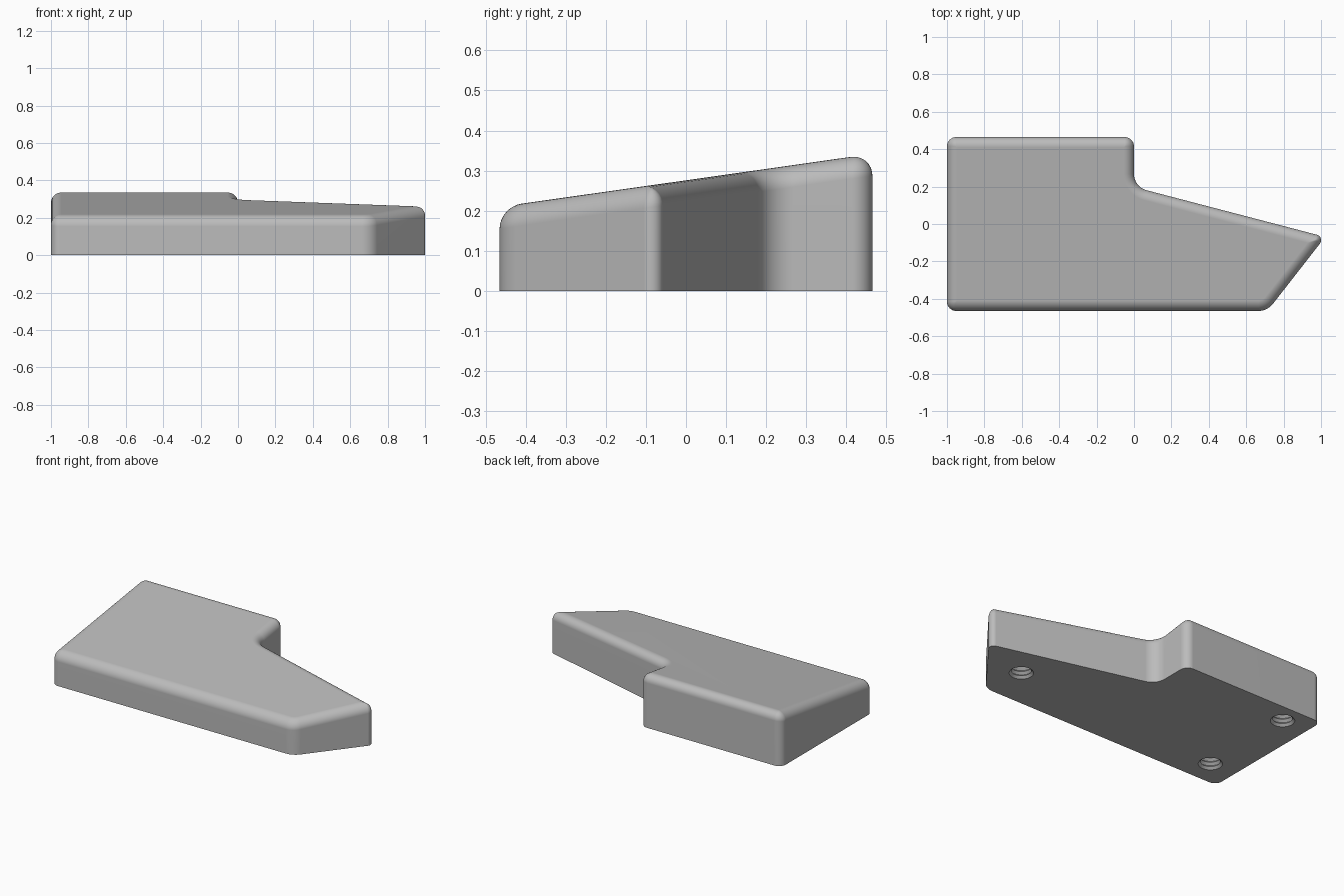
import bpy, bmesh, math
from mathutils import Vector

cube = bpy.data.objects.get("Cube")
if cube:
    bpy.data.objects.remove(cube, do_unlink=True)

# Plan corners, counter-clockwise: x, y, corner radius
CORNERS = [(-1, -0.465, 0.05), (0.713, -0.465, 0.1), (1.022, -0.069, 0.03),
           (0, 0.198, 0.09), (0, 0.465, 0.05), (-1, 0.465, 0.05)]
HOLES = [(-0.82, 0.34), (-0.82, -0.3), (0.67, -0.2)]
FILLET = 0.055
ARC_STEPS = 8

grey = bpy.data.materials.new("mid grey")
grey.use_nodes = True
colour = (0.5, 0.5, 0.5, 1)
grey.diffuse_color = colour
grey.node_tree.nodes["Principled BSDF"].inputs["Base Color"].default_value = colour


def top_height(y):
    return 0.276 + 0.142 * y


def outline(inset):
    """Rounded plan outline, moved inwards by inset."""
    points = []
    count = len(CORNERS)
    for i, (x, y, radius) in enumerate(CORNERS):
        corner = Vector((x, y))
        before = (corner - Vector(CORNERS[i - 1][:2])).normalized()
        after = (Vector(CORNERS[(i + 1) % count][:2]) - corner).normalized()
        turn = math.atan2(before.cross(after), before.dot(after))
        side = 1 if turn > 0 else -1
        normal = Vector((-before.y, before.x))
        half = math.tan(turn / 2)
        # Shift the corner, then round it about the arc centre
        moved = corner + inset * (normal - before * half)
        r = max(radius - side * inset, 0.003)
        centre = moved + side * r * (normal - before * half)
        start = math.atan2(-side * normal.y, -side * normal.x)
        for k in range(ARC_STEPS + 1):
            a = start + turn * k / ARC_STEPS
            points.append(centre + r * Vector((math.cos(a), math.sin(a))))
    return points


def finish(bm, name):
    bmesh.ops.recalc_face_normals(bm, faces=bm.faces[:])
    mesh = bpy.data.meshes.new(name)
    bm.to_mesh(mesh)
    bm.free()
    mesh.materials.append(grey)
    obj = bpy.data.objects.new(name, mesh)
    bpy.context.collection.objects.link(obj)
    return obj


def skin(bm, rings):
    """Join equal rings of vertices and cap both ends."""
    for low, high in zip(rings, rings[1:]):
        for i in range(len(low)):
            j = (i + 1) % len(low)
            bm.faces.new((low[i], low[j], high[j], high[i]))
    bm.faces.new(rings[0][::-1])
    bm.faces.new(rings[-1])


# Wedge body with a rounded rim along the sloping top
bm = bmesh.new()
rings = [[bm.verts.new((p.x, p.y, 0)) for p in outline(0)]]
for k in range(ARC_STEPS + 1):
    a = math.pi / 2 * k / ARC_STEPS
    drop = FILLET * (1 - math.sin(a))
    rings.append([bm.verts.new((p.x, p.y, top_height(p.y) - drop))
                  for p in outline(FILLET * (1 - math.cos(a)))])
skin(bm, rings)
body = finish(bm, "wedge_body")

# Ridged screw holes in the underside
bm = bmesh.new()
sides = 32
profile = [(0.07, -0.02)] + [(0.07 if k % 2 == 0 else 0.055, 0.014 * k)
                             for k in range(10)]
for hx, hy in HOLES:
    skin(bm, [[bm.verts.new((hx + r * math.cos(math.tau * i / sides),
                             hy + r * math.sin(math.tau * i / sides), z))
               for i in range(sides)] for r, z in profile])
cutter = finish(bm, "screw_hole_cutter")
cutter.hide_render = True

bpy.ops.object.select_all(action="DESELECT")
body.select_set(True)
bpy.context.view_layer.objects.active = body
cut = body.modifiers.new("screw holes", "BOOLEAN")
cut.object = cutter
cut.operation = "DIFFERENCE"
cut.solver = "EXACT"
bpy.ops.object.modifier_apply(modifier=cut.name)
bpy.data.objects.remove(cutter, do_unlink=True)

bpy.ops.object.shade_smooth_by_angle(angle=math.radians(30))
weighted = body.modifiers.new("even shading", "WEIGHTED_NORMAL")
weighted.keep_sharp = True
